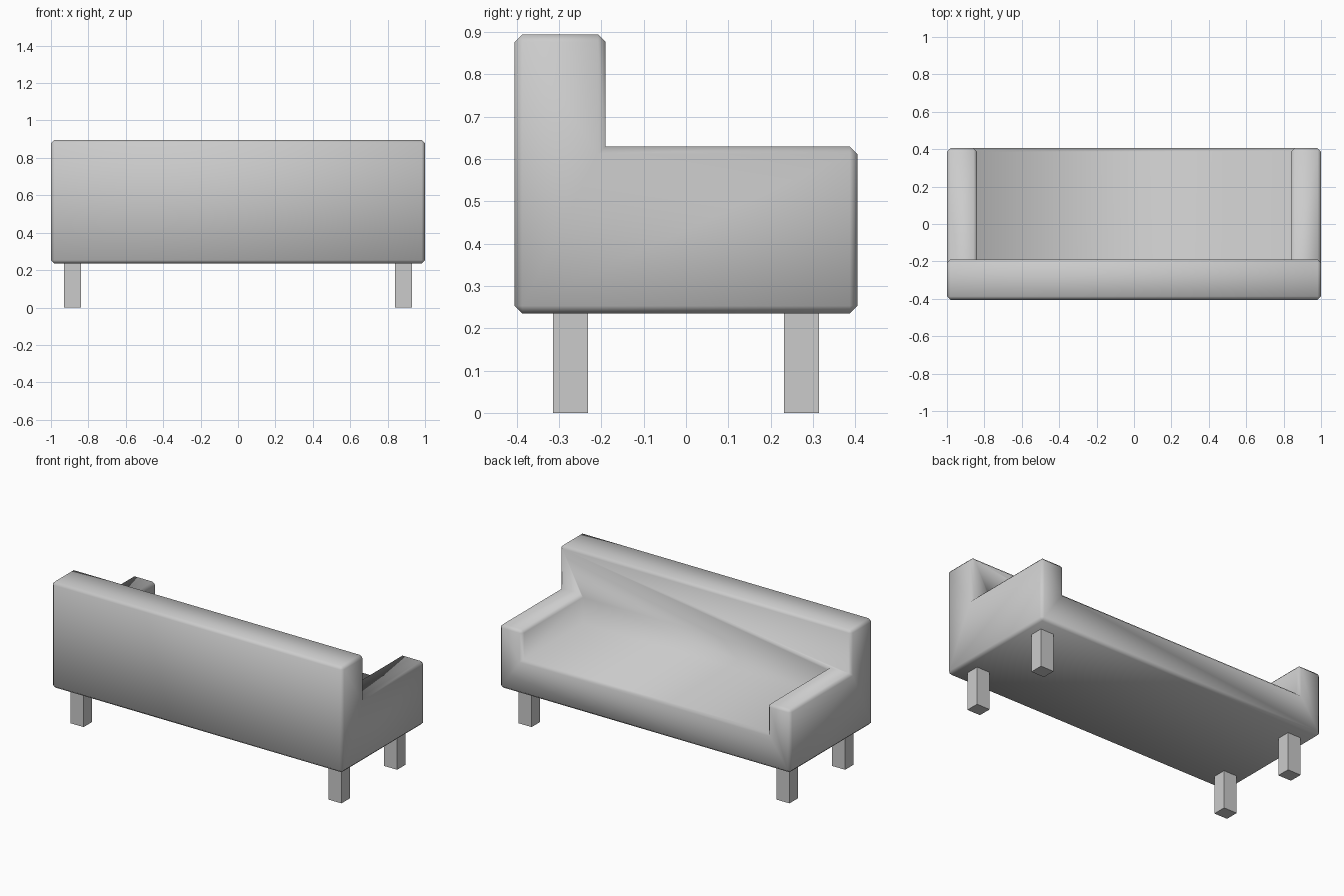
import bpy, bmesh
from itertools import product

if "Cube" in bpy.data.objects:
    bpy.data.objects.remove(bpy.data.objects["Cube"])

# Grid planes that divide the upholstered body into blocks
XS = [-1.0, -0.84, 0.84, 1.0]
YS = [-0.405, -0.19, 0.405]
ZS = [0.235, 0.45, 0.63, 0.895]


def filled(i, j, k):
    if not (0 <= i < 3 and 0 <= j < 2 and 0 <= k < 3):
        return False
    # base everywhere, backrest full height, arms one level up
    return k == 0 or j == 0 or (k == 1 and i != 1)


def link(name, bm, smooth):
    bmesh.ops.recalc_face_normals(bm, faces=bm.faces)
    for f in bm.faces:
        f.smooth = smooth
    me = bpy.data.meshes.new(name)
    bm.to_mesh(me)
    bm.free()
    ob = bpy.data.objects.new(name, me)
    bpy.context.collection.objects.link(ob)
    return ob


# Sofa body: one outer skin around the filled blocks
bm = bmesh.new()
verts = {}


def vert(idx):
    if idx not in verts:
        verts[idx] = bm.verts.new((XS[idx[0]], YS[idx[1]], ZS[idx[2]]))
    return verts[idx]


for cell in product(range(3), range(2), range(3)):
    if not filled(*cell):
        continue
    for axis, side in product(range(3), (0, 1)):
        other = list(cell)
        other[axis] += 2 * side - 1
        if filled(*other):
            continue
        u, w = (axis + 1) % 3, (axis + 2) % 3
        loop = []
        for du, dw in ((0, 0), (1, 0), (1, 1), (0, 1)):
            p = list(cell)
            p[axis] += side
            p[u] += du
            p[w] += dw
            loop.append(vert(tuple(p)))
        bm.faces.new(loop if side else loop[::-1])

bm.normal_update()
bmesh.ops.dissolve_limit(bm, angle_limit=0.01, verts=bm.verts[:], edges=bm.edges[:])
bm.normal_update()

# Soft chamfer on the outward edges
convex = [e for e in bm.edges if e.calc_face_angle_signed(0) > 0.5]
bmesh.ops.bevel(bm, geom=convex, offset=0.018, offset_type='OFFSET', segments=1,
                profile=0.5, affect='EDGES', clamp_overlap=True)
link("sofa_body", bm, True)

# Four square legs
for sx, sy in product((-1, 1), (-1, 1)):
    bm = bmesh.new()
    bmesh.ops.create_cube(bm, size=1)
    bmesh.ops.scale(bm, vec=(0.09, 0.082, 0.24), verts=bm.verts)
    bmesh.ops.translate(bm, vec=(sx * 0.885, sy * 0.273, 0.12), verts=bm.verts)
    name = ("front" if sy < 0 else "back") + ("_left" if sx < 0 else "_right") + "_leg"
    link(name, bm, False)
